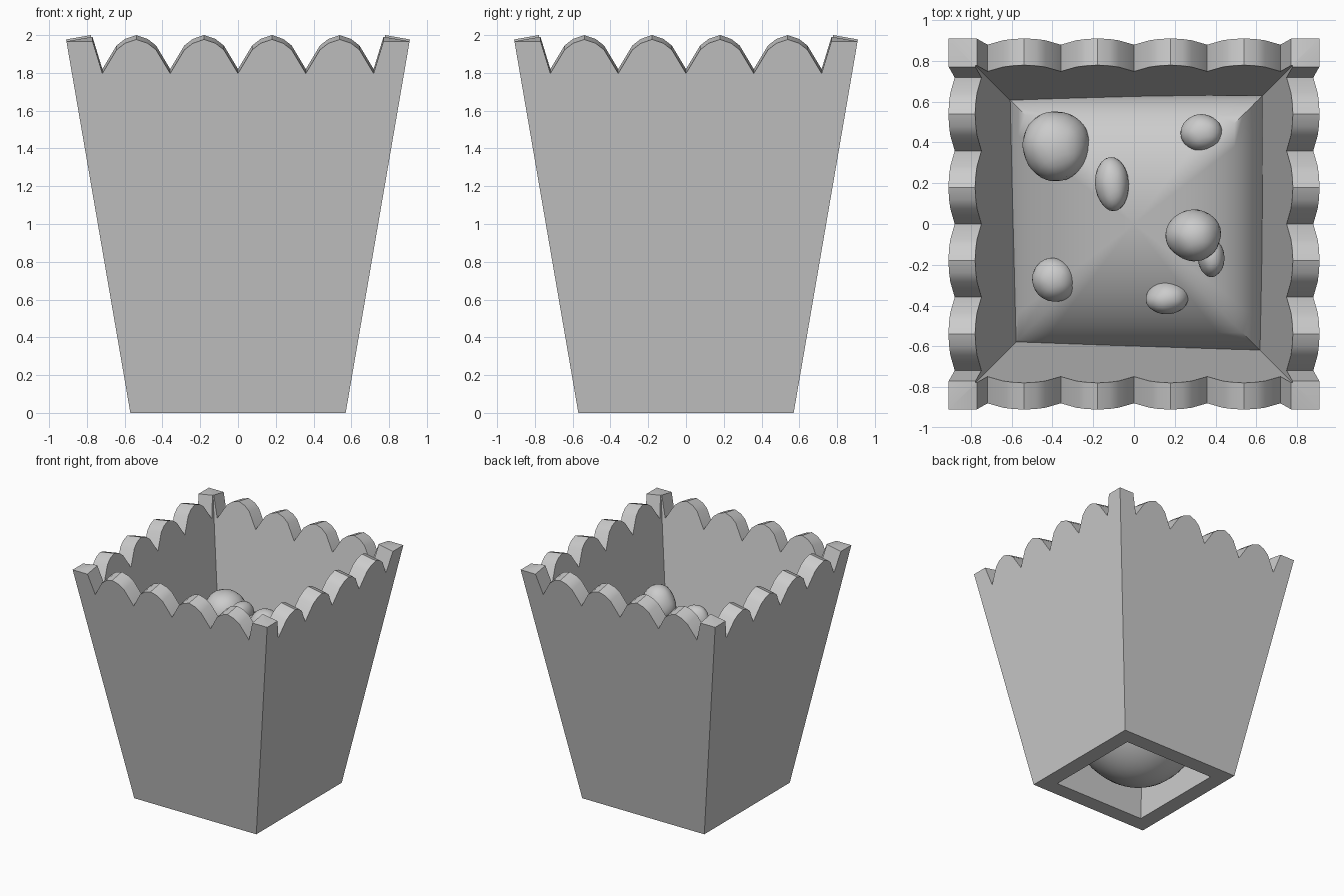
import bpy, bmesh, math, random
from mathutils import Vector, Matrix

if "Cube" in bpy.data.objects:
    bpy.data.objects.remove(bpy.data.objects["Cube"])

random.seed(4)
WALL = 0.135          # wall thickness


def half(z):
    """Outer half width of the tapered bucket at height z."""
    return 0.57 + 0.172 * z


def finish(bm, name, angle):
    bmesh.ops.recalc_face_normals(bm, faces=bm.faces)
    me = bpy.data.meshes.new(name)
    bm.to_mesh(me)
    bm.free()
    ob = bpy.data.objects.new(name, me)
    bpy.context.collection.objects.link(ob)
    bpy.ops.object.select_all(action='DESELECT')
    ob.select_set(True)
    bpy.context.view_layer.objects.active = ob
    bpy.ops.object.shade_smooth_by_angle(angle=math.radians(angle))
    return ob


# Scalloped edge of one side: (position along side, height)
edge = [(-0.77, 1.99)]
P = 0.359
for i in range(4):
    x0 = -2 * P + i * P
    edge += [(x0, 1.82), (x0 + 0.075, 1.945), (x0 + 0.12, 1.98), (x0 + P / 2, 2.0),
             (x0 + P - 0.12, 1.98), (x0 + P - 0.075, 1.945)]
edge += [(2 * P, 1.82), (0.77, 1.99)]

# Bucket: ring of wall sections, open at the bottom
bm = bmesh.new()
cols = []
for side in range(4):
    rot = Matrix.Rotation(side * math.pi / 2, 3, 'Z')
    for x, z in [(None, 1.99)] + edge:
        zo = z - 0.023
        wo, wi = half(zo), half(z) - WALL
        if x is None:                       # corner post
            pts = [(-0.57, -0.57, 0), (-wo, -wo, zo), (-wi, -wi, z), (-0.435, -0.435, 0)]
        else:
            xi = max(-wi + 0.003, min(wi - 0.003, x))
            pts = [(x * 0.57 / wo, -0.57, 0), (x, -wo, zo), (xi, -wi, z),
                   (xi * 0.435 / wi, -0.435, 0)]
        cols.append([bm.verts.new(rot @ Vector(p)) for p in pts])
for a, b in zip(cols, cols[1:] + cols[:1]):
    for k in range(4):
        j = (k + 1) % 4
        bm.faces.new((a[k], b[k], b[j], a[j]))
finish(bm, "bucket", 30)


# Filling: squared-off blob, higher at the back right, round underneath
def fill_edge(x, y):
    return 0.93 + 0.28 * x + 0.2 * y


def fill_top(x, y):
    r = min(1, max(abs(x), abs(y)) / 0.63)
    return fill_edge(x, y) + 0.45 * math.sqrt(1 - r * r)


bm = bmesh.new()
bmesh.ops.create_uvsphere(bm, u_segments=48, v_segments=28, radius=1)
for v in bm.verts:
    x, y, z = v.co
    m = max(abs(x), abs(y), 1e-6)
    k = 0.63 * math.hypot(x, y) / m
    if z < 0:                               # blend to round below
        k += (0.63 - k) * min(1, -z * 1.3)
    x, y = x * k, y * k
    z = fill_edge(x, y) + (0.45 if z > 0 else 0.82) * z
    lim = half(z) - WALL + 0.03
    v.co = (max(-lim, min(lim, x)), max(-lim, min(lim, y)), z)
finish(bm, "filling", 60)

# Popped kernels: position, radii, lift above the filling
kernels = [((-0.38, 0.39), (0.20, 0.21, 0.22), 0.00),
           ((0.29, -0.06), (0.16, 0.15, 0.17), 0.08),
           ((0.38, -0.17), (0.08, 0.11, 0.12), 0.04),
           ((0.33, 0.45), (0.12, 0.11, 0.12), 0.00),
           ((-0.11, 0.20), (0.10, 0.16, 0.12), 0.02),
           ((-0.39, -0.28), (0.13, 0.13, 0.12), 0.02),
           ((0.16, -0.36), (0.12, 0.10, 0.12), 0.00)]
for n, ((x, y), rad, lift) in enumerate(kernels):
    bm = bmesh.new()
    bmesh.ops.create_icosphere(bm, subdivisions=1, radius=1.1)
    for v in bm.verts:
        v.co *= random.uniform(0.88, 1.15)
        v.co = Vector((v.co.x * rad[0] + x, v.co.y * rad[1] + y,
                       v.co.z * rad[2] + fill_top(x, y) + lift))
    ob = finish(bm, f"popped_kernel_{n + 1}", 180)
    sub = ob.modifiers.new("round", 'SUBSURF')
    sub.levels = sub.render_levels = 2
